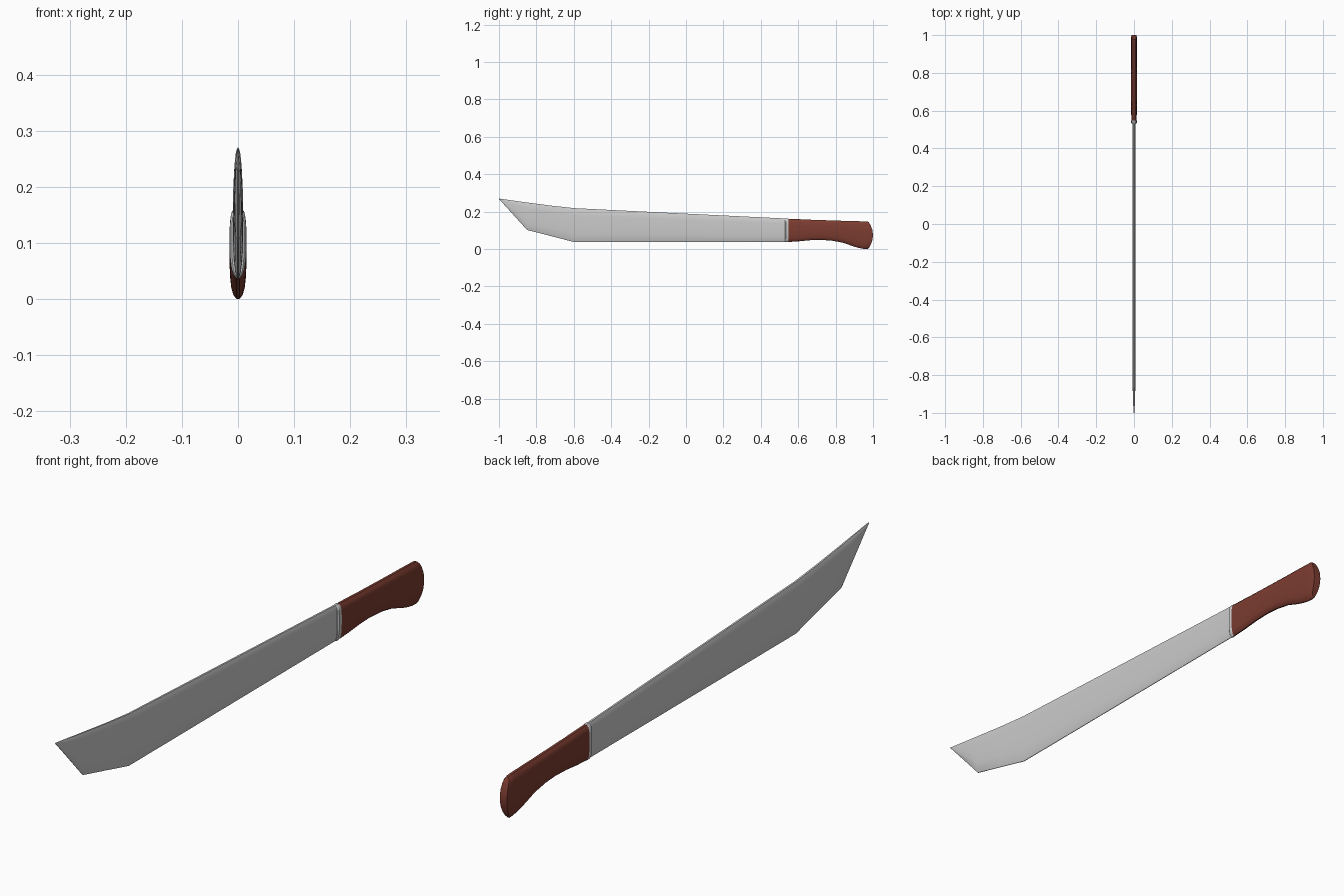
import bpy, bmesh

# Half sections: (fraction of half width, fraction of height), edge to spine
BLADE = [(0.12, 0), (0.55, 0.07), (0.9, 0.25), (1, 0.5), (1, 0.78), (0.85, 0.92), (0.35, 1)]
GRIP = [(0.15, 0), (0.55, 0.05), (0.8, 0.14), (0.97, 0.3), (1, 0.5), (1, 0.7),
        (0.9, 0.85), (0.72, 0.94), (0.3, 1)]


def loft(name, section, rings, color=None, angle=0.6):
    """Skin mirrored sections; each ring is (y, bottom, top, half width, end bulge)."""
    outline = section + [(-x, t) for x, t in reversed(section)]
    bm = bmesh.new()
    loops = []
    for y, low, high, half, bulge in rings:
        loops.append([bm.verts.new((x * half, y + bulge * (1 - (2 * t - 1) ** 2),
                                    low + t * (high - low))) for x, t in outline])
    n = len(outline)
    for a, b in zip(loops, loops[1:]):
        for i in range(n):
            j = (i + 1) % n
            bm.faces.new((a[i], a[j], b[j], b[i]))
    # Caps as strips across the section
    for ring in (loops[0], loops[-1]):
        for i in range(len(section) - 1):
            bm.faces.new((ring[i], ring[i + 1], ring[n - 2 - i], ring[n - 1 - i]))
    bmesh.ops.remove_doubles(bm, verts=bm.verts, dist=0.00005)
    bmesh.ops.recalc_face_normals(bm, faces=bm.faces)
    mesh = bpy.data.meshes.new(name)
    bm.to_mesh(mesh)
    bm.free()
    obj = bpy.data.objects.new(name, mesh)
    bpy.context.collection.objects.link(obj)
    if color:
        mat = bpy.data.materials.new(name)
        mat.diffuse_color = color
        mesh.materials.append(mat)
    bpy.ops.object.select_all(action='DESELECT')
    obj.select_set(True)
    bpy.context.view_layer.objects.active = obj
    bpy.ops.object.shade_smooth_by_angle(angle=angle)
    return obj


# Blade with swept, clipped tip
loft("blade", BLADE, [
    (-1.0, 0.268, 0.27, 0.0015, 0),
    (-0.95, 0.213, 0.263, 0.005, 0),
    (-0.85, 0.102, 0.249, 0.0075, 0),
    (-0.72, 0.069, 0.232, 0.0085, 0),
    (-0.6, 0.038, 0.219, 0.009, 0),
    (-0.3, 0.038, 0.204, 0.009, 0),
    (0.54, 0.039, 0.163, 0.009, 0)])

# Metal collar between blade and handle
loft("collar", GRIP, [
    (0.530, 0.040, 0.162, 0.011, 0),
    (0.534, 0.037, 0.164, 0.0145, 0),
    (0.546, 0.037, 0.164, 0.015, 0),
    (0.549, 0.040, 0.162, 0.0135, 0)])

# Wooden handle with flared butt
loft("handle", GRIP, [
    (0.546, 0.038, 0.162, 0.014, 0),
    (0.60, 0.041, 0.160, 0.015, 0),
    (0.66, 0.047, 0.157, 0.015, 0),
    (0.72, 0.049, 0.155, 0.015, 0),
    (0.78, 0.045, 0.153, 0.015, 0),
    (0.84, 0.034, 0.151, 0.015, 0),
    (0.89, 0.016, 0.150, 0.015, 0),
    (0.92, 0.007, 0.149, 0.015, 0.005),
    (0.95, 0.001, 0.148, 0.015, 0.012),
    (0.97, 0.000, 0.147, 0.015, 0.020),
    (0.977, 0.005, 0.144, 0.0135, 0.023)],
    color=(0.2, 0.045, 0.03, 1))
